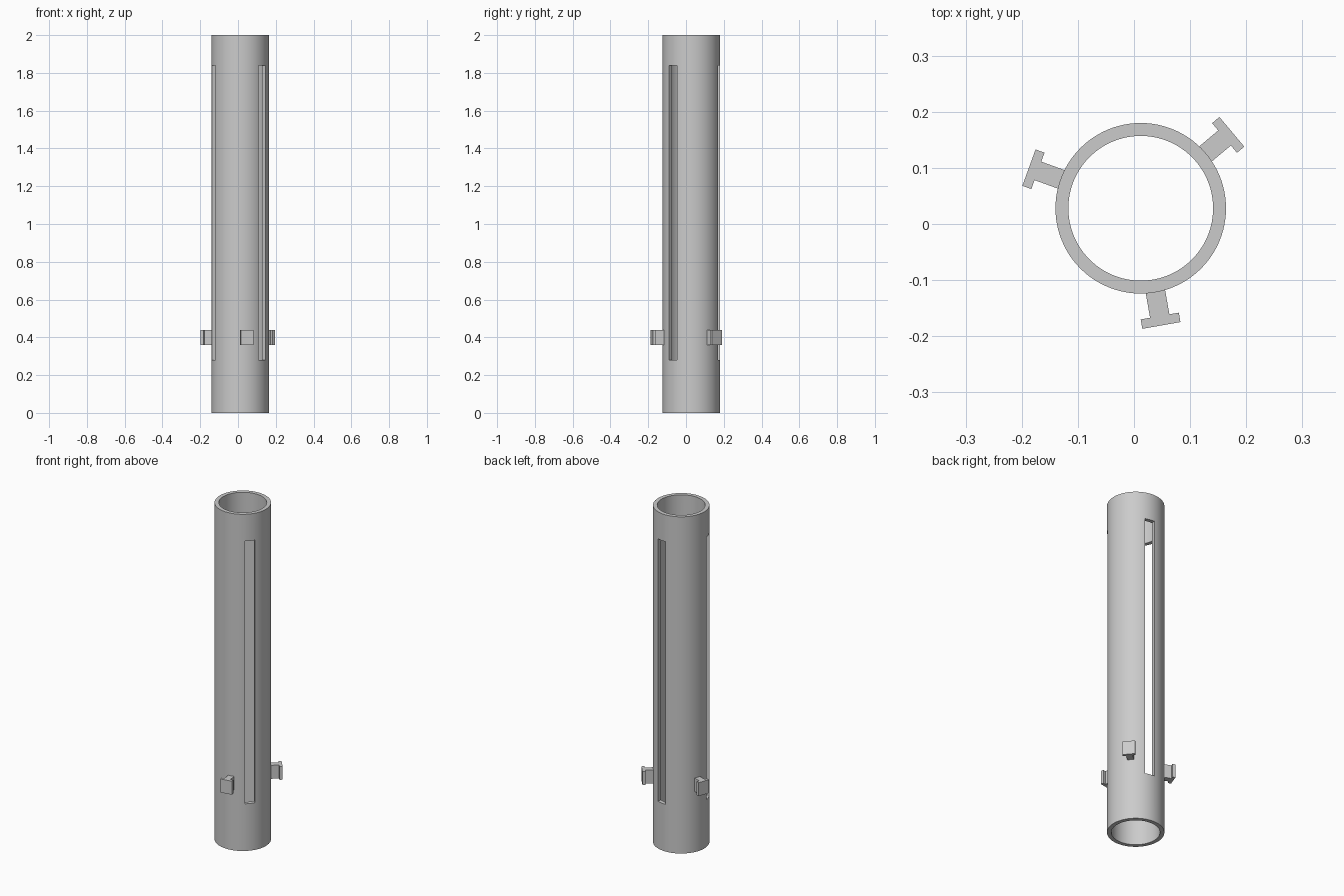
import bpy, bmesh, math
from mathutils import Matrix

cube = bpy.data.objects.get("Cube")
if cube:
    bpy.data.objects.remove(cube, do_unlink=True)

CENTRE = Matrix.Translation((0.012, 0.028, 0))
R_OUT, R_IN, HEIGHT, SEGMENTS = 0.152, 0.129, 2.0, 96

grey = bpy.data.materials.new("light grey")
grey.use_nodes = True
colour = (0.6, 0.6, 0.6, 1)
grey.diffuse_color = colour
grey.node_tree.nodes["Principled BSDF"].inputs["Base Color"].default_value = colour


def add_object(name, bm, degrees=0):
    bmesh.ops.recalc_face_normals(bm, faces=bm.faces)
    mesh = bpy.data.meshes.new(name)
    bm.to_mesh(mesh)
    bm.free()
    mesh.materials.append(grey)
    ob = bpy.data.objects.new(name, mesh)
    ob.matrix_world = CENTRE @ Matrix.Rotation(math.radians(degrees), 4, "Z")
    bpy.context.collection.objects.link(ob)
    return ob


def extrude_outline(points, z0, z1):
    bm = bmesh.new()
    face = bm.faces.new([bm.verts.new((x, y, z0)) for x, y in points])
    top = bmesh.ops.extrude_face_region(bm, geom=[face])["geom"]
    verts = [g for g in top if isinstance(g, bmesh.types.BMVert)]
    bmesh.ops.translate(bm, verts=verts, vec=(0, 0, z1 - z0))
    return bm


# Hollow tube: rectangular wall section spun round the axis
bm = bmesh.new()
section = [(R_IN, 0), (R_OUT, 0), (R_OUT, HEIGHT), (R_IN, HEIGHT)]
wall = [bm.verts.new((r, 0, z)) for r, z in section]
edges = [bm.edges.new((wall[i], wall[(i + 1) % 4])) for i in range(4)]
bmesh.ops.spin(bm, geom=wall + edges, axis=(0, 0, 1), cent=(0, 0, 0),
               angle=math.tau, steps=SEGMENTS)
bmesh.ops.remove_doubles(bm, verts=bm.verts, dist=1e-5)
tube = add_object("tube", bm)

# Three long slots through the wall
HALF_SLOT = 0.028
slot_outline = [(0.1, -HALF_SLOT), (0.2, -HALF_SLOT), (0.2, HALF_SLOT), (0.1, HALF_SLOT)]
for i in range(3):
    cutter = add_object(f"slot_cutter_{i + 1}", extrude_outline(slot_outline, 0.28, 1.84),
                        -40 + 120 * i)
    cutter.hide_render = True
    cutter.hide_set(True)
    cut = tube.modifiers.new(f"slot_{i + 1}", "BOOLEAN")
    cut.operation = "DIFFERENCE"
    cut.solver = "EXACT"
    cut.object = cutter

# Bake the cuts so the helpers can go
bpy.context.view_layer.update()
baked = bpy.data.meshes.new_from_object(
    tube.evaluated_get(bpy.context.evaluated_depsgraph_get()))
tube.modifiers.clear()
tube.data = baked
for ob in [o for o in bpy.data.objects if o.name.startswith("slot_cutter")]:
    bpy.data.objects.remove(ob, do_unlink=True)

# Three T-shaped lugs between the slots
STEM, FLANGE, R_FLANGE, R_TIP = 0.0175, 0.0345, 0.195, 0.212
half = [(0.147, STEM), (R_FLANGE, STEM), (R_FLANGE, FLANGE), (R_TIP, FLANGE)]
lug_outline = half + [(x, -y) for x, y in reversed(half)]
for i, name in enumerate(("front_lug", "back_left_lug", "back_right_lug")):
    add_object(name, extrude_outline(lug_outline, 0.36, 0.44), -80 + 120 * i)

# Smooth curved walls, crisp rims and slot edges
bpy.ops.object.select_all(action="DESELECT")
tube.select_set(True)
bpy.context.view_layer.objects.active = tube
bpy.ops.object.shade_smooth_by_angle(angle=math.radians(30))
